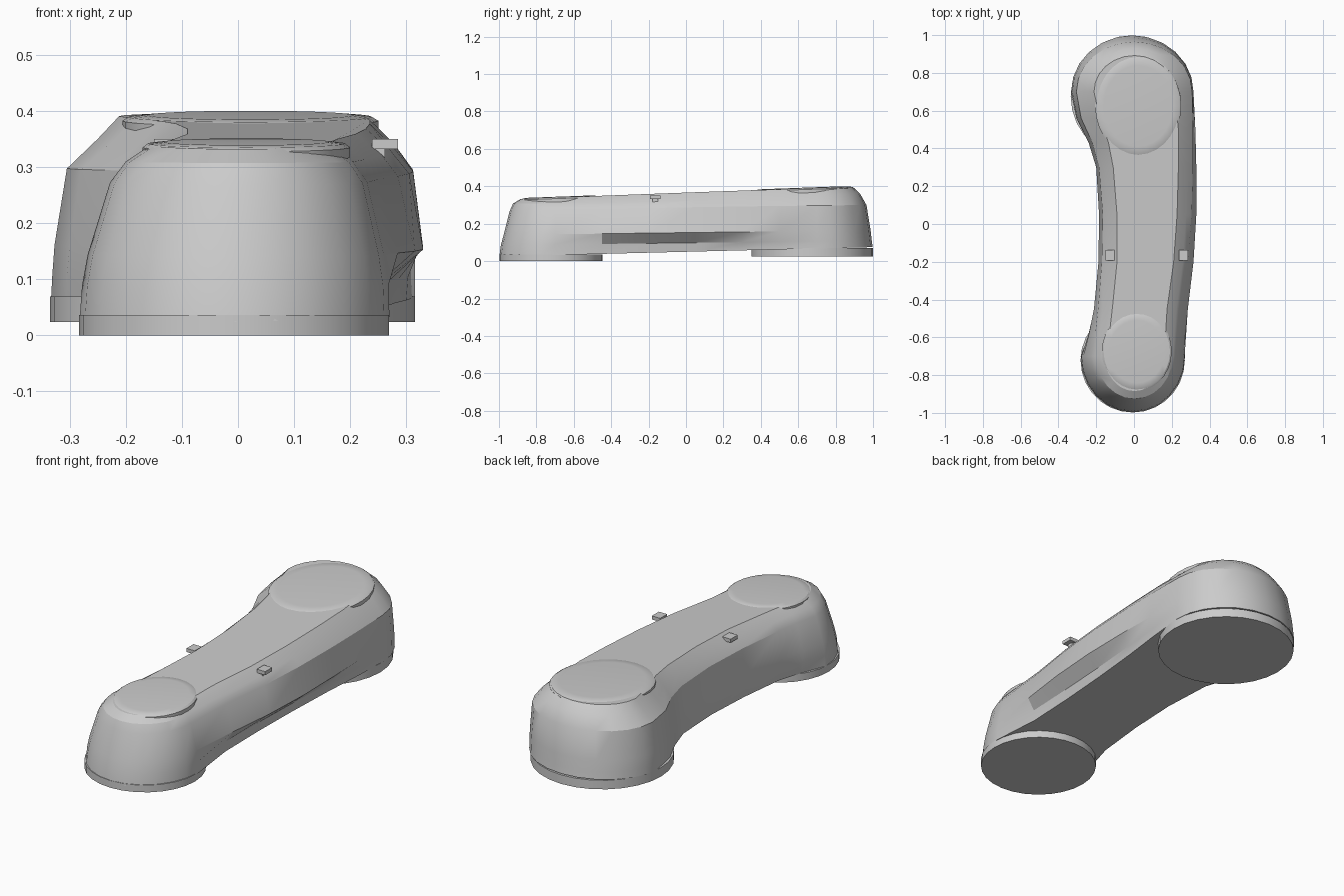
import bpy, bmesh, math
from mathutils import Matrix

if "Cube" in bpy.data.objects:
    bpy.data.objects.remove(bpy.data.objects["Cube"])

RIGHT_Y = [-.7, -.45, -.2, .05, .3, .5, .7]
LEFT_Y = [.7, .56, .43, .3, .05, -.2, -.45, -.58, -.7]
ARC = 12


def finish(bm, name, angle=30):
    bmesh.ops.recalc_face_normals(bm, faces=bm.faces[:])
    me = bpy.data.meshes.new(name)
    bm.to_mesh(me)
    bm.free()
    ob = bpy.data.objects.new(name, me)
    bpy.context.collection.objects.link(ob)
    bpy.ops.object.select_all(action='DESELECT')
    ob.select_set(True)
    bpy.context.view_layer.objects.active = ob
    bpy.ops.object.shade_smooth_by_angle(angle=math.radians(angle))
    return ob


def loft(bm, rings):
    vs = [[bm.verts.new(p) for p in r] for r in rings]
    n = len(vs[0])
    for a, b in zip(vs, vs[1:]):
        for i in range(n):
            bm.faces.new((a[i], a[(i + 1) % n], b[(i + 1) % n], b[i]))
    bm.faces.new(vs[0][::-1])
    bm.faces.new(vs[-1])


def outline(right, left, y_front, y_back, z_front, z_back, mid=0):
    """Curved handset outline: two bar sides joined by rounded ends."""
    def arc(x0, x1, y0, y1):
        c, a = (x0 + x1) / 2, (x0 - x1) / 2
        return [(c + a * math.cos(math.pi * i / ARC),
                 y0 + (y1 - y0) * math.sin(math.pi * i / ARC)) for i in range(1, ARC)]
    pts = list(zip(right, RIGHT_Y)) + arc(right[-1], left[0], .7, y_back)
    pts += list(zip(left, LEFT_Y)) + arc(left[-1], right[0], -.7, y_front)
    return [(x, y, z_front + (z_back - z_front) * (y + 1) / 2 + mid * (1 - y * y))
            for x, y in pts]


# Handset body: stacked outlines with an undercut along the outer side
bm = bmesh.new()
loft(bm, [
    outline([.27, .245, .25, .262, .28, .30, .315],
            [-.333, -.305, -.24, -.195, -.175, -.18, -.20, -.235, -.282],
            -.998, .998, .025, .075),
    outline([.268, .25, .258, .27, .287, .303, .315],
            [-.331, -.305, -.24, -.195, -.18, -.185, -.21, -.24, -.278],
            -.99, .993, .085, .11),
    outline([.26, .285, .315, .33, .33, .325, .315],
            [-.327, -.30, -.24, -.20, -.185, -.188, -.212, -.238, -.268],
            -.975, .987, .14, .165),
    outline([.23, .25, .285, .305, .312, .312, .308],
            [-.305, -.28, -.22, -.185, -.165, -.17, -.19, -.205, -.228],
            -.943, .965, .265, .30, .005),
    outline([.205, .225, .258, .275, .278, .278, .263],
            [-.25, -.225, -.18, -.155, -.138, -.14, -.165, -.18, -.20],
            -.925, .93, .307, .365, -.012),
    outline([.16, .175, .21, .228, .235, .235, .215],
            [-.212, -.18, -.135, -.11, -.09, -.09, -.115, -.13, -.155],
            -.885, .892, .327, .40, .003),
])
finish(bm, "handset_body", 25)


def disc(name, x, y, z, rx, ry, levels, tilt=0):
    bm = bmesh.new()
    n = 28
    loft(bm, [[(rx * s * math.cos(math.tau * i / n), ry * s * math.sin(math.tau * i / n), h)
               for i in range(n)] for s, h in levels])
    bm.transform(Matrix.Translation((x, y, z)) @ Matrix.Rotation(tilt, 4, 'X'))
    finish(bm, name, 30)


# Flat round cups underneath: mouthpiece and earpiece
disc("mouthpiece_cup", -.007, -.722, 0, .276, .276, [(1, 0), (1, .036)])
disc("earpiece_cup", -.01, .674, .024, .325, .325, [(1, 0), (1, .045)])

# Shallow domed pads on top of each end
tilt = math.atan(.0365)
dome = [(1, -.022), (1, -.004), (.95, .003), (.8, .006)]
disc("front_top_pad", .015, -.675, .339, .185, .208, dome, tilt)
disc("back_top_pad", .022, .625, .3865, .228, .268, dome, tilt)

# Small cradle pegs on the bar edges: stem with an outward tip
for name, x, side in (("left_peg", -.115, -1), ("right_peg", .25, 1)):
    bm = bmesh.new()
    for sx, sy, sz, cx, cz in ((.024, .03, .05, 0, .318), (.046, .055, .018, .012, .341)):
        m = Matrix.Translation((x + side * cx, -.165, cz)) @ Matrix.Diagonal((sx, sy, sz, 1))
        bmesh.ops.create_cube(bm, size=1, matrix=m)
    finish(bm, name, 20)
